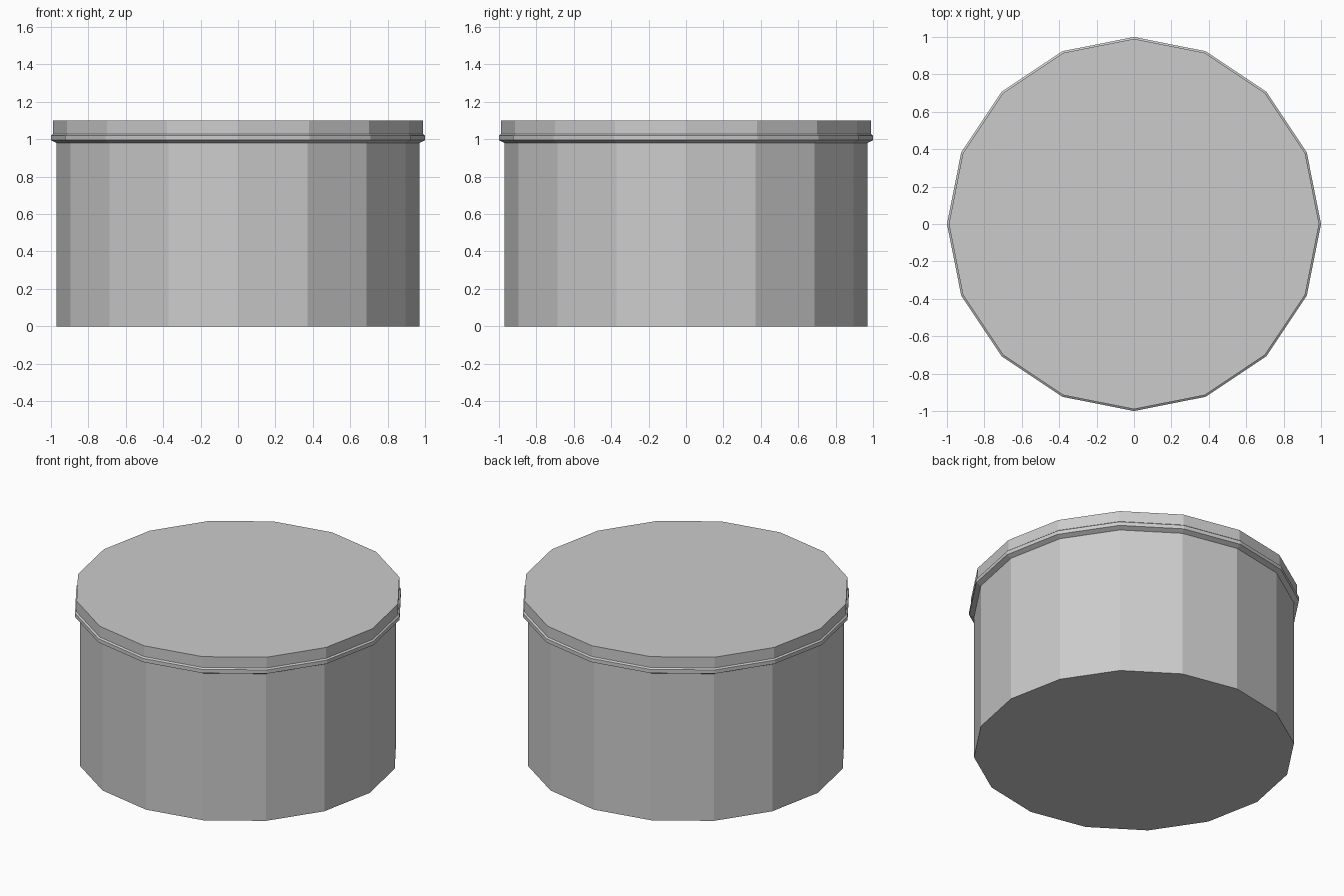
import bpy
import bmesh
from math import cos, sin, tau

SIDES = 16

cube = bpy.data.objects.get("Cube")
if cube:
    bpy.data.objects.remove(cube, do_unlink=True)

grey = bpy.data.materials.new("plain grey")
grey.use_nodes = True
colour = (0.6, 0.6, 0.6, 1)
grey.diffuse_color = colour
grey.node_tree.nodes["Principled BSDF"].inputs["Base Color"].default_value = colour


def turned(name, profile, cap_bottom=False, cap_top=False):
    """Sweep a (radius, height) profile around z with flat facets."""
    bm = bmesh.new()
    rings = [[bm.verts.new((r * cos(tau * i / SIDES), r * sin(tau * i / SIDES), z))
              for i in range(SIDES)] for r, z in profile]
    for low, high in zip(rings, rings[1:]):
        for i in range(SIDES):
            j = (i + 1) % SIDES
            bm.faces.new((low[i], low[j], high[j], high[i]))
    if cap_bottom:
        bm.faces.new(rings[0][::-1])
    if cap_top:
        bm.faces.new(rings[-1])
    mesh = bpy.data.meshes.new(name)
    bm.to_mesh(mesh)
    bm.free()
    mesh.materials.append(grey)
    obj = bpy.data.objects.new(name, mesh)
    bpy.context.collection.objects.link(obj)
    return obj


# Drum body
turned("body", [(0.97, 0), (0.97, 0.98)], cap_bottom=True)
# Bevelled rim band
turned("rim", [(0.97, 0.98), (1.0, 0.995), (1.0, 1.02), (0.99, 1.028)])
# Flat lid
turned("lid", [(0.99, 1.028), (0.99, 1.1)], cap_top=True)
